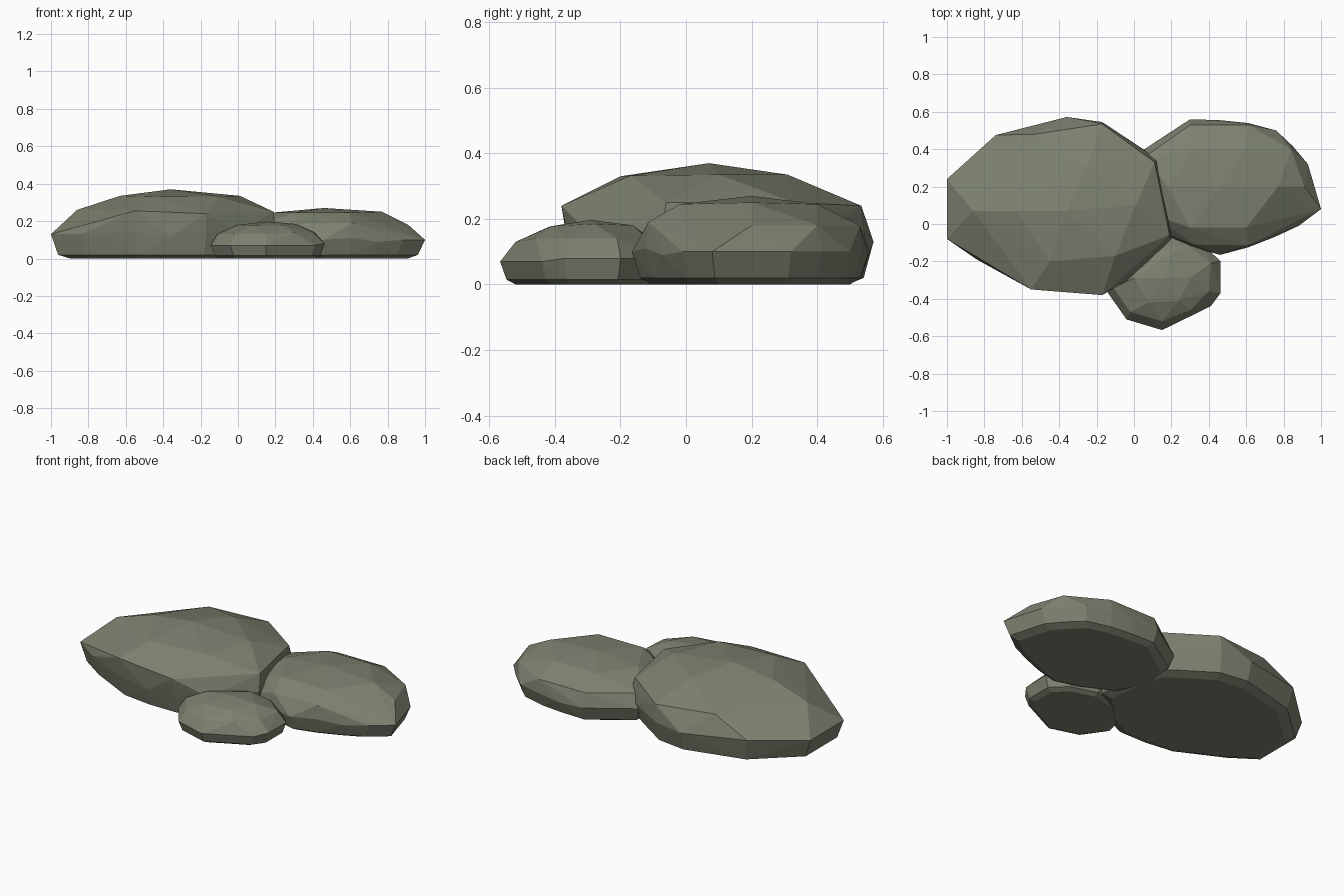
import bpy, bmesh

stone = bpy.data.materials.new("mossy grey stone")
stone.diffuse_color = (0.205, 0.22, 0.16, 1)


def rock(name, peak, rim, shoulder, base_scale, base_z):
    """Faceted boulder: hull of a peak, a shoulder ring, a rim ring and a flat base."""
    bm = bmesh.new()
    cx, cy, _ = peak
    for p in [peak] + rim + shoulder:
        bm.verts.new(p)
    for x, y, z in rim:
        # lower flank and flat foot drawn in from the rim
        for s, h in ((base_scale + 0.06, base_z), (base_scale - 0.04, 0.0)):
            bm.verts.new((cx + (x - cx) * s, cy + (y - cy) * s, h))
    res = bmesh.ops.convex_hull(bm, input=bm.verts)
    junk = {g for g in res["geom_interior"] + res["geom_unused"]
            if isinstance(g, bmesh.types.BMVert)}
    bmesh.ops.delete(bm, geom=list(junk), context='VERTS')
    bmesh.ops.recalc_face_normals(bm, faces=bm.faces)
    mesh = bpy.data.meshes.new(name)
    bm.to_mesh(mesh)
    bm.free()
    mesh.materials.append(stone)
    bpy.context.collection.objects.link(bpy.data.objects.new(name, mesh))


# Large flat boulder on the left
rock("large_rock", (-0.36, 0.07, 0.37),
     [(-1, 0.24, 0.13), (-0.74, 0.475, 0.15), (-0.36, 0.572, 0.13),
      (-0.17, 0.545, 0.14), (0.05, 0.40, 0.13), (0.13, 0.34, 0.16),
      (0.18, 0.10, 0.14), (0.20, -0.08, 0.15), (0.0, -0.28, 0.14),
      (-0.17, -0.36, 0.14), (-0.36, -0.36, 0.12), (-0.55, -0.335, 0.14),
      (-0.84, -0.19, 0.13), (-1, -0.08, 0.13)],
     [(-0.86, 0.07, 0.26), (-0.55, -0.35, 0.255), (-0.17, -0.38, 0.24),
      (0.19, -0.06, 0.25), (0.11, 0.33, 0.25), (-0.17, 0.535, 0.24),
      (-0.53, 0.48, 0.255), (-0.63, 0.07, 0.335), (-0.45, -0.2, 0.33),
      (-0.1, -0.17, 0.332), (0.01, 0.1, 0.335), (-0.25, 0.31, 0.335)],
     0.88, 0.02)

# Medium boulder on the right
rock("medium_rock", (0.46, 0.20, 0.27),
     [(0.04, 0.39, 0.10), (0.30, 0.56, 0.10), (0.46, 0.555, 0.09),
      (0.61, 0.54, 0.10), (0.76, 0.50, 0.10), (0.85, 0.415, 0.10),
      (0.93, 0.32, 0.10), (1, 0.08, 0.10), (0.88, -0.01, 0.10),
      (0.75, -0.07, 0.09), (0.61, -0.125, 0.11), (0.46, -0.165, 0.10),
      (0.30, -0.12, 0.10), (0.10, -0.02, 0.10), (-0.02, 0.18, 0.10)],
     [(0.91, 0.20, 0.18), (0.84, 0.40, 0.18), (0.61, 0.53, 0.18),
      (0.30, 0.53, 0.18), (0.06, 0.36, 0.18), (0.10, 0.05, 0.18),
      (0.32, -0.11, 0.185), (0.61, -0.115, 0.19), (0.77, 0.20, 0.25),
      (0.60, -0.02, 0.245), (0.30, -0.02, 0.245), (0.18, 0.2, 0.245),
      (0.32, 0.40, 0.245), (0.60, 0.40, 0.245)],
     0.87, 0.02)

# Small boulder at the front
rock("small_rock", (0.16, -0.29, 0.197),
     [(-0.145, -0.36, 0.07), (-0.04, -0.51, 0.07), (0.15, -0.567, 0.07),
      (0.32, -0.48, 0.07), (0.41, -0.44, 0.07), (0.462, -0.37, 0.08),
      (0.463, -0.20, 0.08), (0.37, -0.11, 0.08), (0.20, -0.06, 0.07),
      (0.02, -0.10, 0.07), (-0.11, -0.22, 0.07)],
     [(-0.11, -0.34, 0.13), (-0.02, -0.47, 0.13), (0.15, -0.52, 0.13),
      (0.30, -0.46, 0.14), (0.40, -0.36, 0.14), (0.41, -0.21, 0.14),
      (0.30, -0.12, 0.14), (0.08, -0.11, 0.14), (0.0, -0.29, 0.18),
      (0.08, -0.42, 0.175), (0.24, -0.41, 0.178), (0.31, -0.28, 0.185),
      (0.2, -0.16, 0.18)],
     0.87, 0.015)
